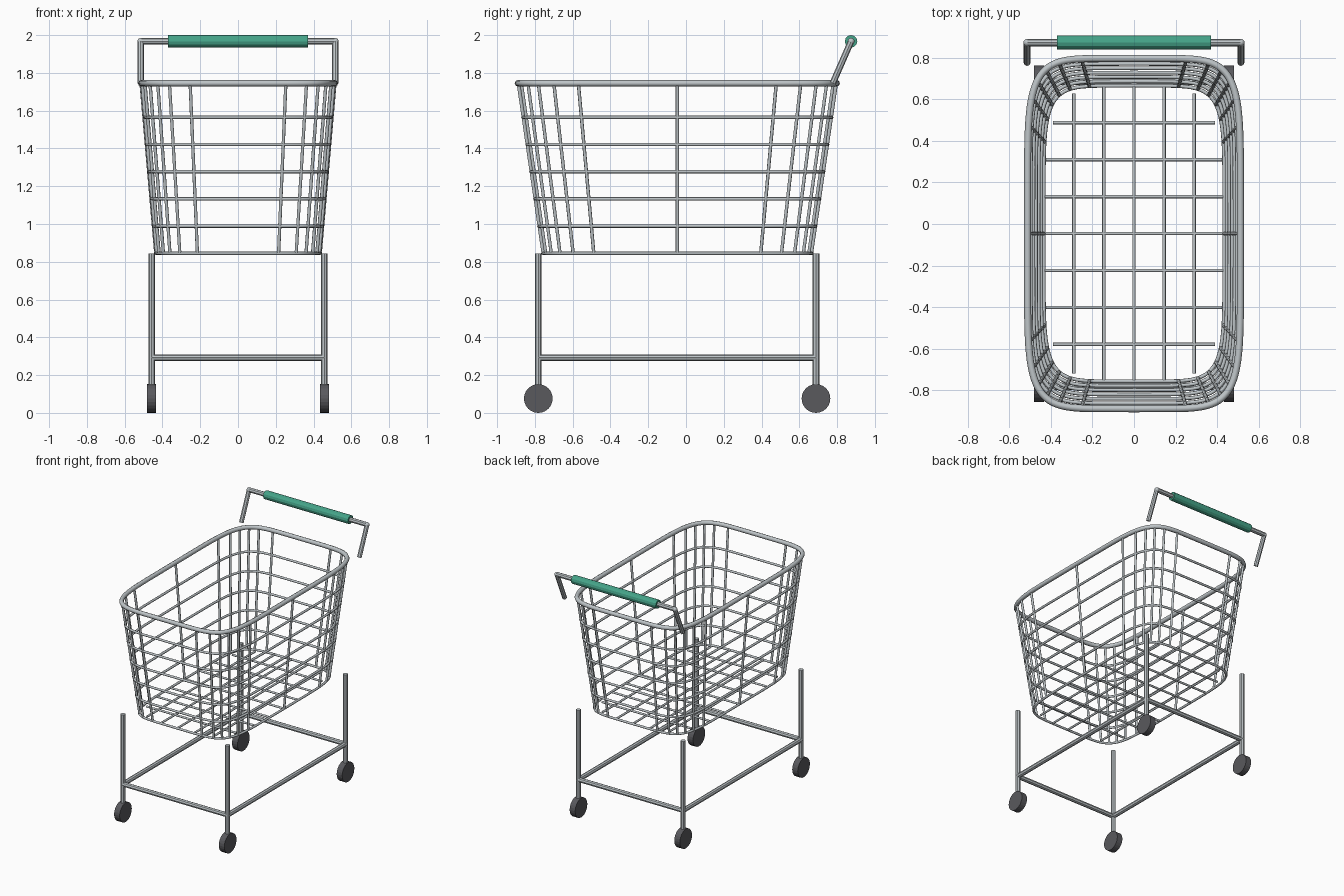
import bpy, math

if "Cube" in bpy.data.objects:
    bpy.data.objects.remove(bpy.data.objects["Cube"])

CY = -0.046                   # basket centre in y
Z0, Z1 = 0.845, 1.745         # basket floor and rim heights
LEG_X, LEG_Y = 0.457, (-0.782, 0.688)


def material(name, rgb):
    m = bpy.data.materials.new(name)
    m.diffuse_color = (*rgb, 1)
    m.use_nodes = True
    m.node_tree.nodes["Principled BSDF"].inputs["Base Color"].default_value = m.diffuse_color
    return m


green = material("green_grip", (0.06, 0.37, 0.25))
dark = material("dark_rubber", (0.1, 0.1, 0.11))
steel = material("steel", (0.52, 0.56, 0.58))


def tubes(name, paths, r, cyclic=False, smooth=True):
    """One curve object holding eight-sided tubes along the given paths."""
    cu = bpy.data.curves.new(name, 'CURVE')
    cu.dimensions = '3D'
    cu.bevel_depth = r
    cu.bevel_resolution = 2
    cu.use_fill_caps = True
    for pts in paths:
        s = cu.splines.new('POLY')
        s.points.add(len(pts) - 1)
        for p, co in zip(s.points, pts):
            p.co = (*co, 1)
        s.use_cyclic_u = cyclic
        s.use_smooth = smooth
    cu.materials.append(steel)
    ob = bpy.data.objects.new(name, cu)
    bpy.context.collection.objects.link(ob)
    return ob


def cylinder(name, loc, r, depth, mat, verts):
    """Flat-faced cylinder lying along x."""
    bpy.ops.mesh.primitive_cylinder_add(vertices=verts, radius=r, depth=depth,
                                        location=loc, rotation=(0, math.pi / 2, 0))
    ob = bpy.context.object
    ob.name = name
    ob.data.materials.append(mat)
    return ob


def wall_point(t, z):
    """Point on the tapered superellipse basket wall."""
    k = (z - Z0) / (Z1 - Z0)
    a, b = 0.435 + 0.078 * k, 0.712 + 0.132 * k
    f = lambda v: math.copysign(abs(v) ** (1 / 3), v) if abs(v) > 1e-9 else 0
    return (a * f(math.cos(t)), CY + b * f(math.sin(t)), z)


def ring(z, n=96):
    return [wall_point(2 * math.pi * i / n, z) for i in range(n)]


# basket: rim, hoops and upright wires
tubes("basket_rim", [ring(Z1)], 0.017, True)
tubes("basket_hoops", [ring(Z0 + 0.144 * i) for i in range(6)], 0.009, True)
N = 26
tubes("basket_uprights",
      [[wall_point(2 * math.pi * i / N, Z0), wall_point(2 * math.pi * i / N, Z1)]
       for i in range(N)], 0.009)

# basket floor grid
floor = []
for i in range(-2, 3):
    x = 0.145 * i
    e = 0.712 * (1 - (x / 0.435) ** 4) ** 0.25
    floor.append([(x, CY - e, Z0), (x, CY + e, Z0)])
for i in range(-3, 4):
    y = 0.178 * i
    e = 0.43 * (1 - (y / 0.712) ** 4) ** 0.25
    floor.append([(-e, CY + y, Z0), (e, CY + y, Z0)])
tubes("basket_floor", floor, 0.008)

# legs and lower frame
tubes("legs", [[(sx * LEG_X, y, 0.08), (sx * LEG_X, y, Z0)]
               for sx in (-1, 1) for y in LEG_Y], 0.018, smooth=False)
FZ = 0.292
tubes("lower_frame",
      [[(sx * LEG_X, LEG_Y[0], FZ), (sx * LEG_X, LEG_Y[1], FZ)] for sx in (-1, 1)] +
      [[(-LEG_X, y, FZ), (LEG_X, y, FZ)] for y in LEG_Y], 0.018, smooth=False)

# wheels
for sx, side in ((-1, "left"), (1, "right")):
    for y, end in zip(LEG_Y, ("front", "back")):
        cylinder(f"{end}_{side}_wheel", (sx * LEG_X, y, 0.076), 0.076, 0.048, dark, 24)

# push handle: arms, cross bar, elbows and grip
HX, HY, HZ = 0.515, 0.874, 1.967
tubes("handle_arms", [[(sx * HX, 0.777, Z1), (sx * HX, HY, HZ)] for sx in (-1, 1)],
      0.017, smooth=False)
tubes("handle_bar", [[(-HX, HY, HZ), (HX, HY, HZ)]], 0.018, smooth=False)
for sx, side in ((-1, "left"), (1, "right")):
    bpy.ops.mesh.primitive_uv_sphere_add(segments=12, ring_count=8, radius=0.018,
                                         location=(sx * HX, HY, HZ))
    ob = bpy.context.object
    ob.name = f"{side}_handle_elbow"
    ob.data.materials.append(steel)
    bpy.ops.object.shade_smooth()
cylinder("handle_grip", (0, HY, HZ), 0.033, 0.74, green, 12)
